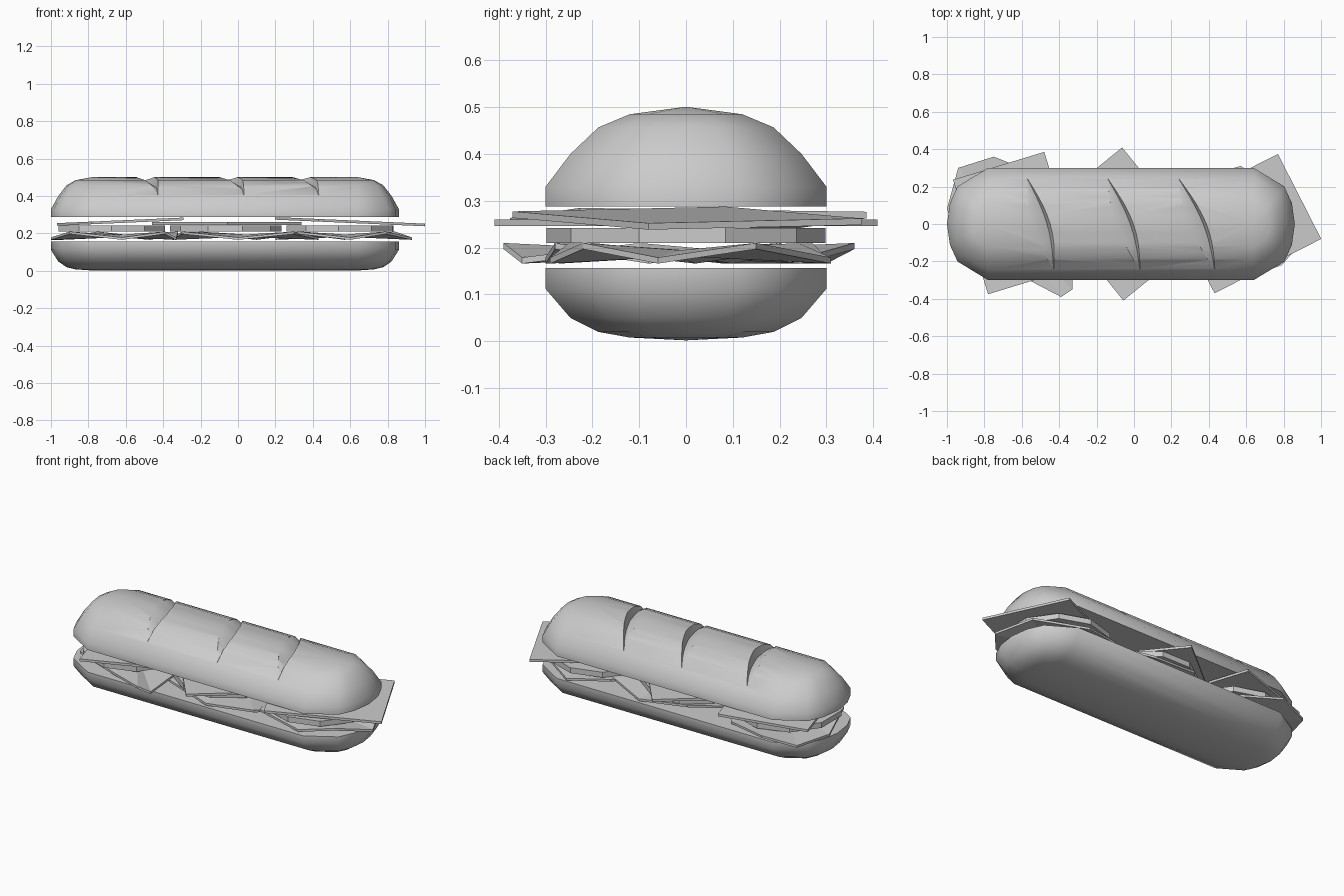
import bpy, bmesh, math
from mathutils import Vector

cube = bpy.data.objects.get("Cube")
if cube:
    bpy.data.objects.remove(cube, do_unlink=True)

grey = bpy.data.materials.new("plain_grey")
grey.use_nodes = True
colour = (0.6, 0.6, 0.6, 1)
grey.diffuse_color = colour
grey.node_tree.nodes["Principled BSDF"].inputs["Base Color"].default_value = colour

MID = -0.07          # middle of the bread along x
HALF_STRAIGHT = 0.71
HALF_WIDTH = 0.3
END = 0.22


def make(name, bm):
    bmesh.ops.recalc_face_normals(bm, faces=bm.faces)
    mesh = bpy.data.meshes.new(name)
    bm.to_mesh(mesh)
    bm.free()
    mesh.materials.append(grey)
    obj = bpy.data.objects.new(name, mesh)
    bpy.context.collection.objects.link(obj)
    return obj


def activate(obj):
    bpy.ops.object.select_all(action='DESELECT')
    obj.select_set(True)
    bpy.context.view_layer.objects.active = obj


def skin(bm, rings):
    # Quads between successive closed rings
    for a, b in zip(rings, rings[1:]):
        n = len(a)
        for i in range(n):
            j = (i + 1) % n
            bm.faces.new((a[i], a[j], b[j], b[i]))


def bun(name, profile):
    # Rounded-end rings shrinking to a ridge line
    bm = bmesh.new()
    angles = [math.radians(a) for a in (-90, -42, -22, 0, 22, 42, 90)]
    rings = []
    for r, z in profile:
        ring = []
        for side in (1, -1):
            for a in angles:
                x = MID + side * (HALF_STRAIGHT + END * r / HALF_WIDTH * math.cos(a))
                ring.append(bm.verts.new((x, side * r * math.sin(a), z)))
        rings.append(ring)
    skin(bm, rings)
    bm.faces.new(rings[0])
    bmesh.ops.remove_doubles(bm, verts=bm.verts, dist=0.0001)
    return make(name, bm)


def smooth(obj, angle):
    activate(obj)
    bpy.ops.object.shade_smooth_by_angle(angle=math.radians(angle))


def sheet(name, points, thickness):
    # Thin sheet: a fan around the middle, thickened upwards
    bm = bmesh.new()
    verts = [bm.verts.new(p) for p in points]
    centre = bm.verts.new(sum((Vector(p) for p in points), Vector()) / len(points))
    for a, b in zip(verts, verts[1:] + verts[:1]):
        bm.faces.new((a, b, centre))
    caps = bmesh.ops.extrude_face_region(bm, geom=bm.faces[:])
    top = [g for g in caps["geom"] if isinstance(g, bmesh.types.BMVert)]
    bmesh.ops.translate(bm, verts=top, vec=(0, 0, thickness))
    return make(name, bm)


# Bread halves
upper = [(0.3, 0.288), (0.3, 0.33), (0.247, 0.4), (0.187, 0.457), (0.12, 0.485), (0, 0.501)]
lower = [(0.3, 0.156), (0.3, 0.112), (0.247, 0.05), (0.187, 0.02), (0.12, 0.008), (0, 0.002)]
top_bun = bun("top_bun", upper)
bottom_bun = bun("bottom_bun", lower)


def crust_height(y):
    for (r0, z0), (r1, z1) in zip(upper[1:], upper[2:]):
        if r1 <= abs(y) <= r0:
            return z0 + (z1 - z0) * (r0 - abs(y)) / (r0 - r1)


# Slanted scores: a gentle ramp down to a crease, then a steep wall
for start, end in ((-0.57, -0.43), (-0.14, 0.03), (0.24, 0.43)):
    bm = bmesh.new()
    rings = []
    steps = 10
    for i in range(steps + 1):
        t = i / steps
        y = 0.24 - 0.48 * t
        bulge = math.sin(math.pi * t)
        line = start + (end - start) * t
        z = crust_height(y)
        left = line - 0.04 * bulge - 0.002
        crease = line + 0.035 * bulge
        right = line + 0.05 * bulge + 0.002
        section = ((left, z), (left - 0.01 * bulge, 0.6), (right + 0.01 * bulge, 0.6),
                   (right, z), (crease, z - 0.045 * bulge - 0.001))
        rings.append([bm.verts.new((x, y, h)) for x, h in section])
    skin(bm, rings)
    bm.faces.new(rings[0])
    bm.faces.new(rings[-1])
    cutter = make("score_cutter", bm)
    cutter.hide_render = True
    cut = top_bun.modifiers.new("score", 'BOOLEAN')
    cut.operation = 'DIFFERENCE'
    cut.solver = 'EXACT'
    cut.object = cutter
    activate(top_bun)
    bpy.ops.object.modifier_apply(modifier=cut.name)
    bpy.data.objects.remove(cutter, do_unlink=True)

smooth(top_bun, 38)
smooth(bottom_bun, 50)

# Round slices in the middle layer
for i in range(3):
    bpy.ops.mesh.primitive_cylinder_add(
        vertices=10, radius=0.298, depth=0.032,
        location=(MID + 0.005 + 0.61 * (i - 1), 0, 0.226), rotation=(0, 0, 0.3 * i))
    slice_obj = bpy.context.object
    slice_obj.name = "round_slice_" + str(i + 1)
    slice_obj.data.materials.append(grey)

# Rectangular slices: middle, turn, slope along x
for i, (cx, cy, turn, slope) in enumerate((
        (-0.63, 0.005, 17, 0.044), (-0.06, 0, 39, 0), (0.6, 0.002, 117, -0.044))):
    a = math.radians(turn)
    corners = []
    for sx, sy in ((-1, -1), (1, -1), (1, 1), (-1, 1)):
        dx = sx * 0.255 * math.cos(a) - sy * 0.32 * math.sin(a)
        dy = sx * 0.255 * math.sin(a) + sy * 0.32 * math.cos(a)
        base = 0.256 if slope else 0.246
        corners.append((cx + dx, cy + dy, base + slope * dx))
    sheet("square_slice_" + str(i + 1), corners, 0.014)

# Crumpled leaves
LOW, HIGH = 0.166, 0.197
leaves = (
    ((-1, 0.08), (-0.9, -0.2), (-0.62, -0.27), (-0.39, -0.39), (-0.33, -0.35),
     (-0.32, -0.1), (-0.47, 0.25), (-0.75, 0.36), (-0.94, 0.3)),
    ((-0.35, 0.1), (-0.3, -0.22), (0, -0.3), (0.3, -0.28), (0.43, -0.08),
     (0.35, 0.2), (0.1, 0.3), (-0.2, 0.27)),
    ((0.2, 0.02), (0.32, -0.25), (0.6, -0.29), (0.79, -0.22), (0.93, -0.06),
     (0.84, 0.15), (0.57, 0.31), (0.33, 0.24)),
)
for i, outline in enumerate(leaves):
    points = [(x, y, HIGH if k % 2 else LOW) for k, (x, y) in enumerate(outline)]
    sheet("leaf_" + str(i + 1), points, 0.013)
